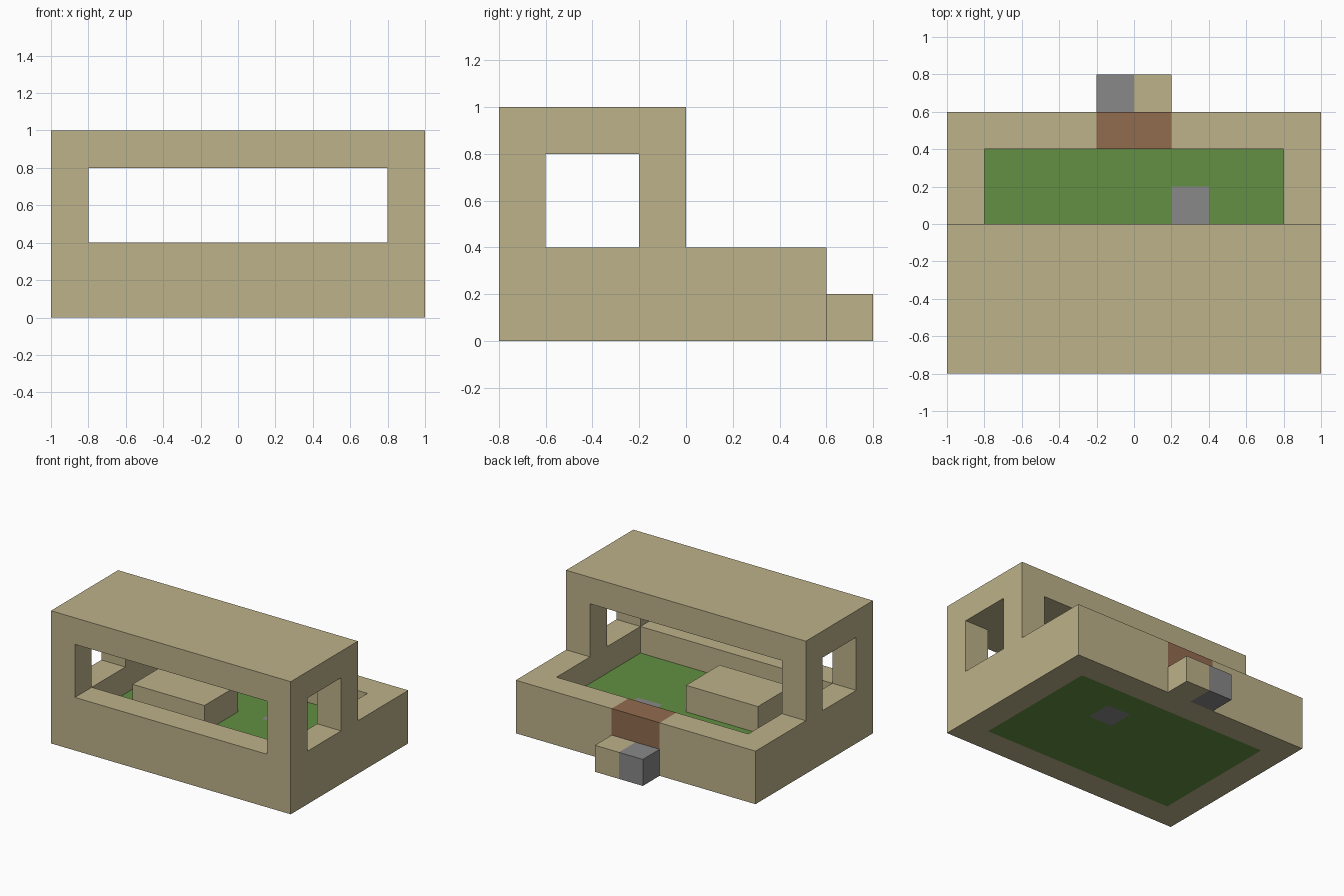
import bpy
import bmesh
from mathutils import Matrix, Vector

old = bpy.data.objects.get("Cube")
if old:
    bpy.data.objects.remove(old, do_unlink=True)

U = 0.2  # block size: all part limits below are whole blocks


def material(name, color):
    mat = bpy.data.materials.new(name)
    mat.use_nodes = True
    rgba = (*color, 1.0)
    mat.diffuse_color = rgba
    mat.node_tree.nodes["Principled BSDF"].inputs["Base Color"].default_value = rgba
    return mat


sandstone = material("sandstone", (0.508, 0.445, 0.254))
grass = material("grass green", (0.122, 0.279, 0.054))
wood = material("brown wood", (0.283, 0.147, 0.078))
stone = material("grey stone", (0.246, 0.246, 0.246))


def box(name, mat, x, y, z):
    """Box spanning the (low, high) block limits on each axis."""
    spans = (x, y, z)
    size = Vector([(b - a) * U for a, b in spans])
    centre = Vector([(a + b) / 2 * U for a, b in spans])
    bm = bmesh.new()
    bmesh.ops.create_cube(bm, size=1, matrix=Matrix.Diagonal((*size, 1)))
    mesh = bpy.data.meshes.new(name)
    bm.to_mesh(mesh)
    bm.free()
    mesh.materials.append(mat)
    obj = bpy.data.objects.new(name, mesh)
    obj.location = centre
    bpy.context.collection.objects.link(obj)


def pair(name, mat, x, y, z):
    """Box on the left (+x) and its mirror on the right (-x)."""
    box("left_" + name, mat, x, y, z)
    box("right_" + name, mat, (-x[1], -x[0]), y, z)


# Low walls around the yard, with a gap for the doorway at the back
box("front_wall", sandstone, (-5, 5), (-4, -3), (0, 2))
pair("side_wall", sandstone, (4, 5), (-3, 3), (0, 2))
pair("back_wall", sandstone, (1, 4), (2, 3), (0, 2))
box("doorway_base", sandstone, (-1, 1), (2, 3), (0, 1))
box("door", wood, (-1, 1), (2, 3), (1, 2))

# Corner posts and flat roof over the front half
pair("front_post", sandstone, (4, 5), (-4, -3), (2, 4))
pair("middle_post", sandstone, (4, 5), (-1, 0), (2, 4))
box("roof", sandstone, (-5, 5), (-4, 0), (4, 5))

# Grass floor laid around a single paving stone
box("front_lawn", grass, (-4, 4), (-3, 0), (0, 1))
box("back_lawn", grass, (-4, 4), (1, 2), (0, 1))
box("right_lawn", grass, (-4, 1), (0, 1), (0, 1))
box("left_lawn", grass, (2, 4), (0, 1), (0, 1))
box("paving_stone", stone, (1, 2), (0, 1), (0, 1))

# Low platform under the roof
box("platform", sandstone, (-3, 0), (-2, 0), (1, 2))

# Two-part step outside the door
box("left_step", sandstone, (0, 1), (3, 4), (0, 1))
box("right_step", stone, (-1, 0), (3, 4), (0, 1))
